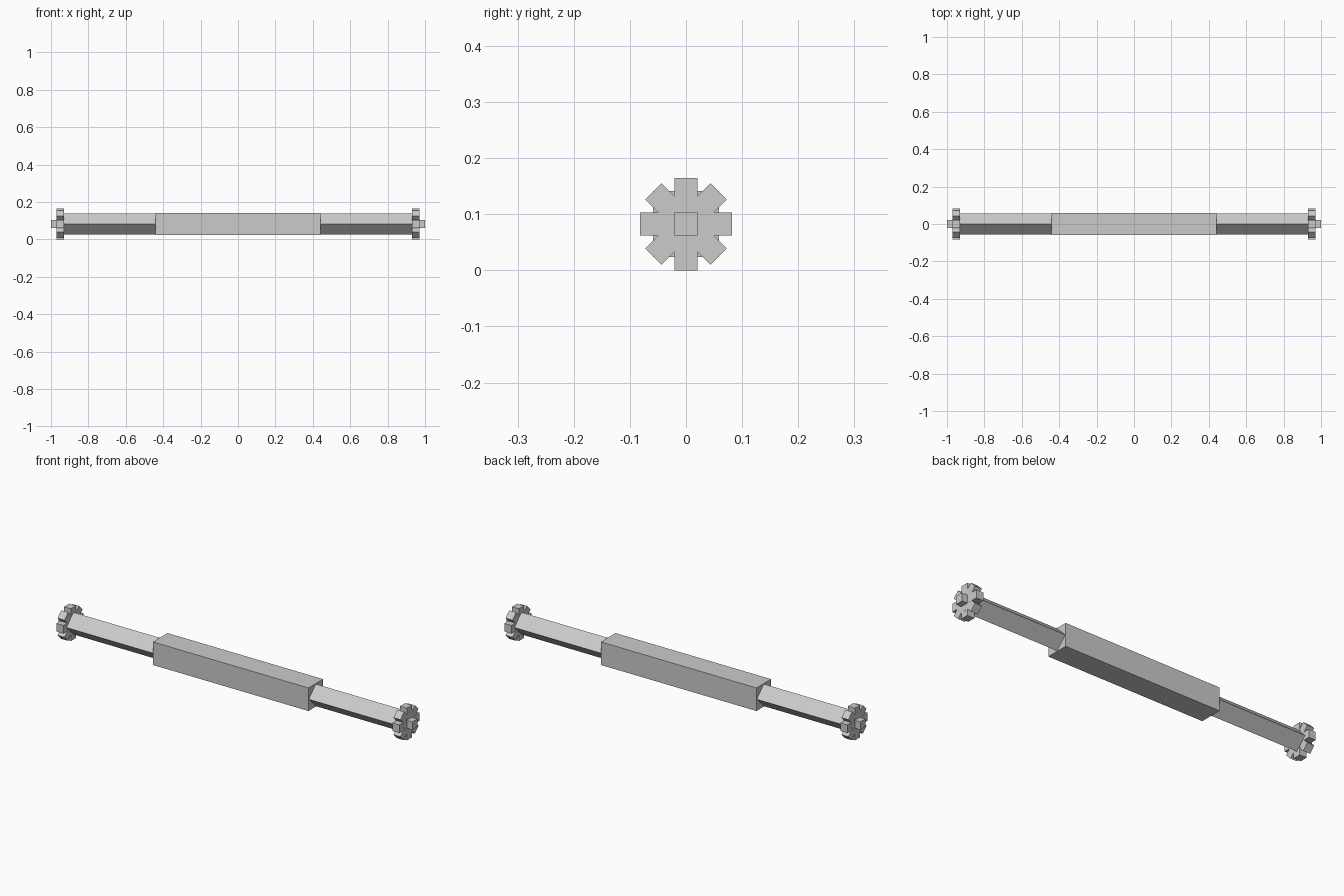
import bpy
from math import radians

if "Cube" in bpy.data.objects:
    bpy.data.objects.remove(bpy.data.objects["Cube"])

CZ = 0.0823  # axis height


def bar(name, x, size, roll=0):
    bpy.ops.mesh.primitive_cube_add(size=1, location=(x, 0, CZ))
    o = bpy.context.object
    o.name = name
    o.scale = size
    o.rotation_euler = (radians(roll), 0, 0)
    return o


# central square sleeve
bar("center_sleeve", 0, (0.88, 0.118, 0.118))
# square shaft turned on its edge
bar("diamond_shaft", 0, (1.94, 0.08, 0.08), 45)
# thin axle showing at both tips
bar("axle", 0, (2.0, 0.041, 0.041))
# toothed end wheels: four crossed bars each
for side, sx in (("left", -1), ("right", 1)):
    for i in range(4):
        bar(f"{side}_wheel_bar_{i}", sx * 0.95, (0.0395 - 0.0005 * (i % 2), 0.1645, 0.041), i * 45)
